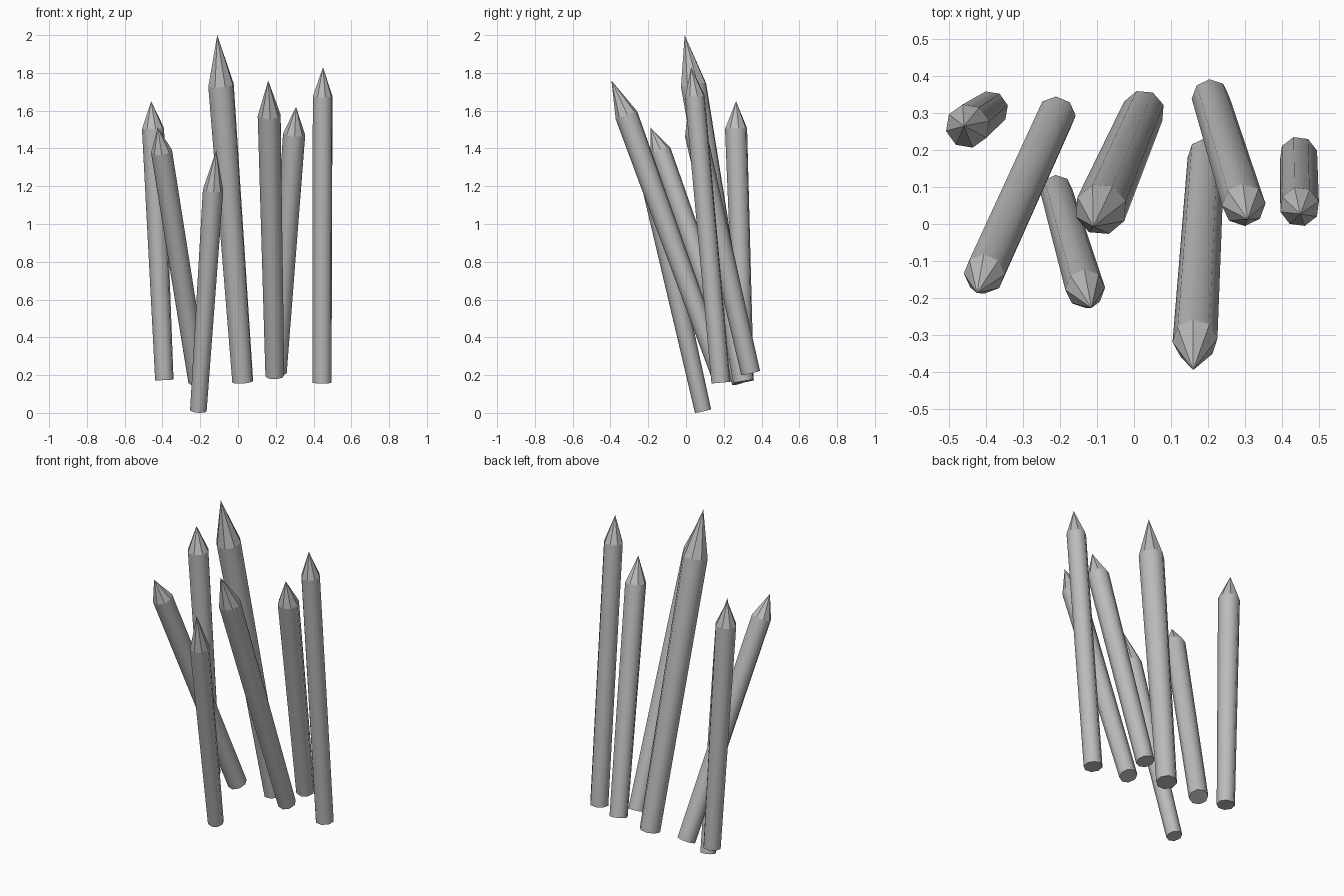
import bpy
import bmesh
from math import radians, cos, sin, tau
from mathutils import Vector

SIDES = 8

cube = bpy.data.objects.get("Cube")
if cube:
    bpy.data.objects.remove(cube, do_unlink=True)

# One plain grey for every stake
grey = bpy.data.materials.new("stone_grey")
grey.use_nodes = True
colour = (0.5, 0.5, 0.5, 1.0)
grey.diffuse_color = colour
grey.node_tree.nodes["Principled BSDF"].inputs["Base Color"].default_value = colour


def make_stake(name, base, shoulder, tip, base_radius, shoulder_radius, phase):
    """Tapered leaning shaft with a capped foot and a faceted point."""
    base, shoulder, tip = Vector(base), Vector(shoulder), Vector(tip)
    lean = Vector((0, 0, 1)).rotation_difference(shoulder - base)
    bm = bmesh.new()

    def ring(centre, radius):
        angles = [radians(phase) + tau * i / SIDES for i in range(SIDES)]
        return [bm.verts.new(centre + lean @ Vector((radius * cos(a), radius * sin(a), 0)))
                for a in angles]

    foot = ring(base, base_radius)
    neck = ring(shoulder, shoulder_radius)
    point = bm.verts.new(tip)
    bm.faces.new(foot[::-1])
    for i in range(SIDES):
        j = (i + 1) % SIDES
        # Rounded shaft, flat faceted point
        bm.faces.new((foot[i], foot[j], neck[j], neck[i])).smooth = True
        bm.faces.new((neck[i], neck[j], point))

    mesh = bpy.data.meshes.new(name)
    bm.to_mesh(mesh)
    bm.free()
    mesh.materials.append(grey)
    obj = bpy.data.objects.new(name, mesh)
    bpy.context.collection.objects.link(obj)


# Name, foot centre, shoulder centre, tip, foot radius, shoulder radius, turn
make_stake("far_right_stake", (-.39, .31, .175), (-.45, .265, 1.505), (-.46, .265, 1.65), .05, .06, 13)
make_stake("crossing_stake", (-.21, .295, .165), (-.405, -.135, 1.385), (-.425, -.187, 1.51), .053, .056, 0)
make_stake("short_front_stake", (-.21, .09, .01), (-.132, -.175, 1.18), (-.115, -.227, 1.39), .044, .054, 3)
make_stake("tall_centre_stake", (.025, .305, .165), (-.09, .04, 1.735), (-.11, -.007, 2), .058, .071, 18)
make_stake("leaning_stake", (.195, .185, .195), (.165, -.315, 1.575), (.16, -.395, 1.76), .05, .061, 5)
make_stake("back_left_stake", (.207, .342, .212), (.297, .052, 1.475), (.307, .013, 1.62), .051, .059, 3)
make_stake("far_left_stake", (.445, .185, .16), (.448, .047, 1.675), (.45, .027, 1.83), .052, .054, 15)
